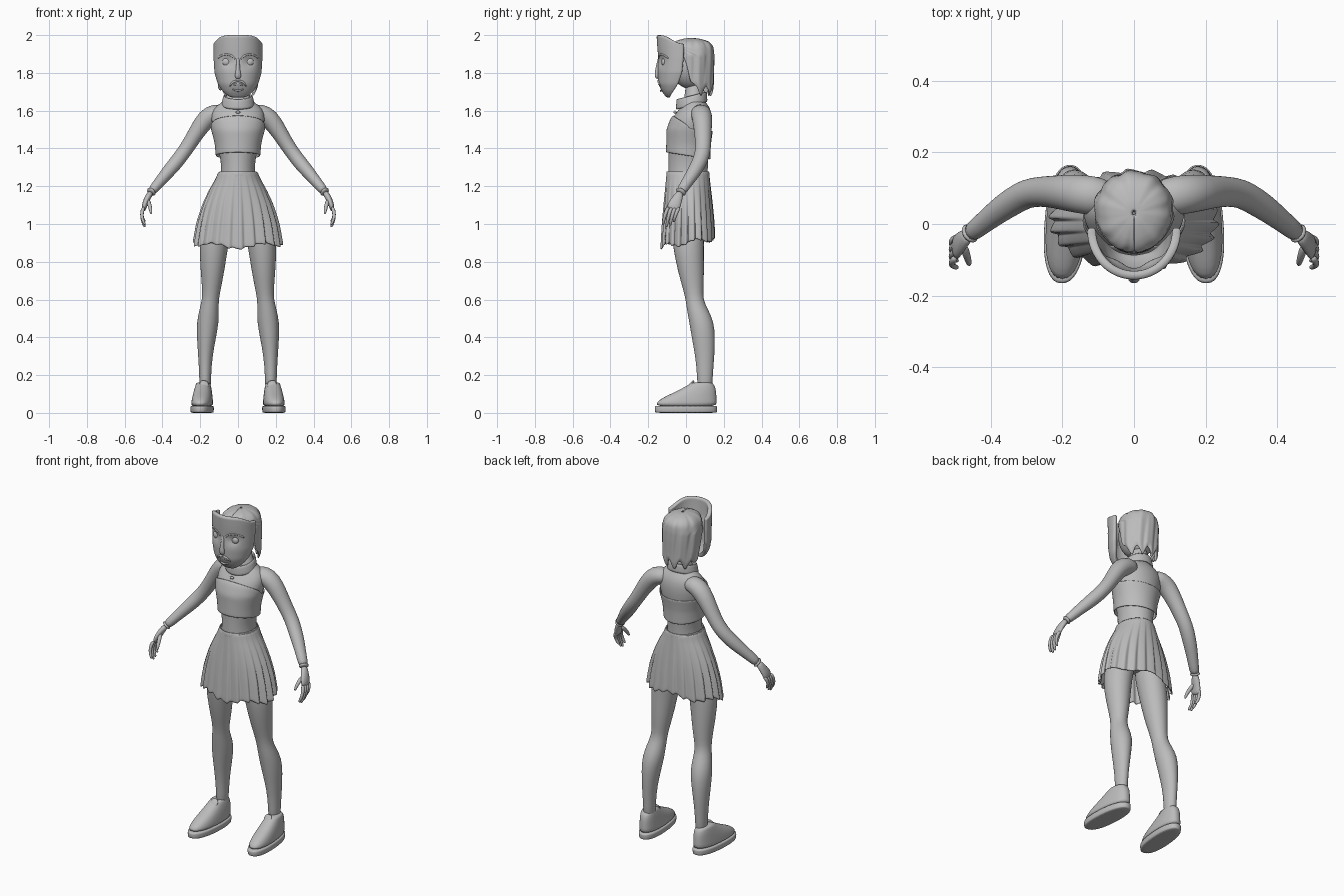
import bpy, bmesh, math
from mathutils import Vector

if "Cube" in bpy.data.objects:
    bpy.data.objects.remove(bpy.data.objects["Cube"])

grey = bpy.data.materials.new("plain grey")
grey.use_nodes = True
colour = (0.5, 0.5, 0.5, 1)
grey.diffuse_color = colour
grey.node_tree.nodes["Principled BSDF"].inputs["Base Color"].default_value = colour
TAU = math.tau


def sample(keys, z):
    """Blend the rows of a table whose first column is a rising height."""
    for a, b in zip(keys, keys[1:]):
        if z <= b[0]:
            break
    t = min(max((z - a[0]) / (b[0] - a[0]), 0), 1)
    return [p + (q - p) * t for p, q in zip(a[1:], b[1:])]


def skin(name, rows, wrap=True, caps=True, thick=0, mirror=False, sub=1, offset=0):
    """Join rows of points into a smooth surface."""
    bm = bmesh.new()
    grid = [[bm.verts.new(p) for p in row] for row in rows]
    n = len(rows[0])
    for a, b in zip(grid, grid[1:]):
        for i in range(n if wrap else n - 1):
            j = (i + 1) % n
            bm.faces.new((a[i], a[j], b[j], b[i]))
    if wrap and caps:
        bm.faces.new(grid[0])
        bm.faces.new(grid[-1])
    bmesh.ops.recalc_face_normals(bm, faces=bm.faces)
    mesh = bpy.data.meshes.new(name)
    bm.to_mesh(mesh)
    bm.free()
    mesh.materials.append(grey)
    for p in mesh.polygons:
        p.use_smooth = True
    ob = bpy.data.objects.new(name, mesh)
    bpy.context.collection.objects.link(ob)
    if mirror:
        ob.modifiers.new("mirror", 'MIRROR').use_mirror_merge = False
    if thick:
        m = ob.modifiers.new("thickness", 'SOLIDIFY')
        m.thickness, m.offset = thick, offset
    if sub:
        m = ob.modifiers.new("smooth", 'SUBSURF')
        m.levels = m.render_levels = sub
    return ob


def tube(name, pts, n=12, **kw):
    """Tube along a path of (x, y, z, width radius, depth radius)."""
    rows, c = [], [Vector(p[:3]) for p in pts]
    for i, p in enumerate(pts):
        t = (c[min(i + 1, len(c) - 1)] - c[max(i - 1, 0)]).normalized()
        u = Vector((0, 1, 0)).cross(t).normalized()
        v = t.cross(u)
        rows.append([c[i] + u * p[3] * math.cos(TAU * k / n) + v * p[-1] * math.sin(TAU * k / n)
                     for k in range(n)])
    return skin(name, rows, **kw)


def loft(name, rings, n=24, power=1, **kw):
    """Level rings of (z, x, y, x radius, y radius)."""
    def bend(s):
        return math.copysign(abs(s) ** power, s)
    rows = [[(x + rx * bend(math.cos(TAU * k / n)), y + ry * bend(math.sin(TAU * k / n)), z)
             for k in range(n)] for z, x, y, rx, ry in rings]
    return skin(name, rows, **kw)


def ball(name, loc, scale):
    bpy.ops.mesh.primitive_uv_sphere_add(segments=32, ring_count=20, radius=1, location=loc)
    ob = bpy.context.object
    ob.name, ob.scale = name, scale
    ob.data.materials.append(grey)
    bpy.ops.object.shade_smooth()
    return ob


# Torso with neck: height, centre y, x radius, y radius
TORSO = [(1.0, .01, .14, .10), (1.12, .01, .13, .105), (1.25, .01, .088, .106), (1.33, .012, .09, .104),
         (1.42, .015, .11, .11), (1.5, .02, .135, .118), (1.56, .032, .145, .108),
         (1.61, .048, .135, .083), (1.642, .045, .09, .062), (1.665, .042, .058, .05),
         (1.78, .045, .045, .045)]
loft("torso", [(z, 0, y, rx, ry) for z, y, rx, ry in TORSO])

# Strapless cropped top with a loose lower hem
rows, n = [], 48
for r in range(11):
    t, row = r / 10, []
    for k in range(n):
        a = TAU * k / n
        front = -math.sin(a)
        low = 1.36 + .018 * front
        high = 1.505 + (.07 * front ** .7 if front > 0 else .012 * front)
        z = low + (high - low) * t
        y, rx, ry = sample(TORSO, z)
        gap = .005 + .014 * (1 - t) ** 2
        row.append(((rx + gap) * math.cos(a), y + (ry + gap * .5) * math.sin(a), z))
    rows.append(row)
skin("cropped_top", rows, caps=False, thick=.006)

# Tilted collar and its clasp
rows = []
for z, rx, ry in ((1.625, .086, .08), (1.65, .079, .077), (1.682, .073, .076)):
    rows.append([(rx * math.cos(TAU * k / 32), .03 + ry * math.sin(TAU * k / 32),
                  z + .25 * ry * math.sin(TAU * k / 32)) for k in range(32)])
skin("collar", rows, caps=False, thick=.01)
ball("collar_clasp", (0, -.058, 1.592), (.012, .008, .008))

# Pleated skirt
SKIRT = [(0, .102, .11), (.08, .112, .112), (.25, .148, .118), (.45, .182, .125),
         (.7, .21, .132), (1, .23, .138)]
rows, pleats, steps = [], 22, 6
for r in range(13):
    t, row = r / 12, []
    rx, ry = sample(SKIRT, t)
    for k in range(pleats * steps):
        a = TAU * k / (pleats * steps)
        fold = (k % steps) / (steps - 1)
        push = 1 + (.1 * fold - .05) * min(t * 1.4, 1)
        z = 1.275 - .37 * t + t * (.02 * math.sin(a) + .012 * math.sin(5 * a) - .012 * fold)
        row.append((rx * push * math.cos(a), .01 + ry * push * math.sin(a), z))
    rows.append(row)
skin("pleated_skirt", rows, caps=False, thick=.006)
loft("waistband", [(1.245, 0, .01, .105, .113), (1.26, 0, .01, .103, .113), (1.28, 0, .01, .097, .111)],
     caps=False, thick=.006)

# Legs
loft("legs", [(1.08, .08, .01, .06, .08), (1.0, .105, .01, .078, .088), (.9, .128, .01, .079, .084),
              (.75, .135, .026, .063, .07), (.66, .14, .038, .05, .055), (.6, .146, .044, .044, .046),
              (.55, .153, .06, .051, .056), (.48, .16, .083, .059, .066), (.4, .167, .092, .051, .062),
              (.3, .173, .1, .038, .051), (.2, .174, .1, .031, .041), (.1, .174, .1, .031, .04)],
     mirror=True)

# Shoes: height, toe y, heel y, half width
def shoe(name, levels, **kw):
    ob = loft(name, [(z, .19, (toe + heel) / 2, w, (heel - toe) / 2) for z, toe, heel, w in levels],
              n=32, power=.85, mirror=True, **kw)
    for v in ob.data.vertices:
        v.co.x -= .07 * v.co.y
    return ob

shoe("shoe_soles", [(0, -.16, .16, .056), (.002, -.164, .164, .059), (.02, -.167, .166, .061),
                    (.036, -.166, .166, .06), (.038, -.16, .162, .057)])
shoe("shoe_uppers", [(.03, -.16, .162, .057), (.055, -.158, .163, .056), (.08, -.125, .162, .053),
                     (.105, -.07, .16, .049), (.13, -.02, .157, .044), (.15, .015, .148, .039),
                     (.163, .035, .135, .035)])
tube("shoe_tongues", [(.182, .01, .13, .026, .01), (.18, .03, .152, .026, .01),
                      (.178, .042, .172, .02, .006)], mirror=True)

# Sleeved arms and cuffs
tube("arms", [(.06, .07, 1.59, .04, .05), (.12, .08, 1.588, .052, .056), (.168, .086, 1.562, .054, .054),
              (.22, .09, 1.485, .043, .046), (.262, .091, 1.415, .039, .042),
              (.3, .086, 1.362, .038, .041), (.338, .064, 1.313, .038, .04),
              (.38, .036, 1.265, .034, .036), (.43, -.005, 1.205, .027, .029),
              (.463, -.03, 1.165, .025, .028)], n=20, mirror=True)
tube("cuffs", [(.452, -.021, 1.178, .028, .031), (.465, -.032, 1.163, .028, .031)], n=20, mirror=True)

# Hands: palm, four curled fingers and thumb
tube("palms", [(.46, -.028, 1.17, .018, .02), (.478, -.044, 1.14, .017, .027),
               (.494, -.06, 1.105, .016, .036), (.5, -.074, 1.07, .012, .036)], mirror=True)
for i, name in enumerate(("index", "middle", "ring", "little")):
    y = -.1 + .019 * i
    drop = (.075, .088, .08, .06)[i]
    tube(name + "_fingers", [(.497, y + .008, 1.09, .01), (.508, y - .004, 1.07, .011),
                             (.51, y - .014, 1.07 - drop * .45, .0095),
                             (.5, y - .02, 1.07 - drop * .8, .0085),
                             (.492, y - .022, 1.07 - drop, .006)], n=8, mirror=True)
tube("thumbs", [(.478, -.055, 1.13, .013), (.468, -.085, 1.1, .012), (.462, -.105, 1.075, .01),
                (.46, -.115, 1.052, .006)], n=8, mirror=True)

# Head
ball("head", (0, .025, 1.845), (.098, .108, .13))

# Bobbed hair: height, x radius, y radius, centre y, half opening angle
HAIR = [(1.70, .09, .088, .05, 75), (1.73, .104, .098, .047, 95), (1.77, .107, .1, .045, 105),
        (1.85, .11, .107, .04, 112), (1.9, .111, .112, .035, 120), (1.94, .1, .113, .03, 180),
        (1.97, .074, .09, .03, 180), (1.985, .035, .045, .03, 180), (1.989, .002, .002, .03, 180)]
rows = []
for r in range(20):
    z = 1.989 - .289 * r / 19
    rx, ry, cy, lim = sample(HAIR, z)
    row = []
    for k in range(73):
        a = math.radians(lim) * (k / 36 - 1)
        lock = abs(math.sin(a * 5 + z * 6)) * .06 + math.sin(a * 17 + z * 9) * .012
        f = .97 + lock
        drop = max(0, 1.8 - z) * .25 * math.sin(a * 9)
        row.append((rx * f * math.sin(a), cy + ry * f * math.cos(a), z + drop))
    rows.append(row)
skin("hair", rows, wrap=False, thick=.012, offset=-1)

# Curved face mask: height, half width, front y, rear edge y
MASK = [(1.665, .03, -.1, -.085), (1.68, .055, -.112, -.08), (1.70, .08, -.127, -.066),
        (1.74, .107, -.146, -.04), (1.8, .125, -.15, -.02), (1.88, .13, -.147, -.012),
        (1.95, .131, -.153, -.01), (2.0, .128, -.156, -.012)]
def mask_y(x, z):
    w, front, rear = sample(MASK, z)
    y = rear + (front - rear) * math.sqrt(max(0, 1 - (x / w) ** 2)) ** .9
    return y + .014 * math.exp(-((abs(x) - .058) / .028) ** 2 - ((z - 1.86) / .025) ** 2)

rows = []
for r in range(25):
    t, row = r / 24, []
    for k in range(41):
        s = math.sin(math.pi * (k / 40 - .5))
        z = 1.665 + t * (.335 - .045 * s ** 6 * t ** 3)
        x = s * sample(MASK, z)[0]
        row.append((x, mask_y(x, z), z))
    rows.append(row)
skin("face_mask", rows, wrap=False, thick=.024, offset=-1)

# Mask features
tube("nose", [(0, -.138, 1.89, .008, .008), (0, -.146, 1.85, .009, .01), (0, -.153, 1.81, .012, .012),
              (0, -.155, 1.783, .019, .013), (0, -.15, 1.768, .012, .007)])
tube("brows", [(x, mask_y(x, z) + .002, z, .006) for x, z in
               ((.012, 1.87), (.03, 1.892), (.06, 1.902), (.09, 1.893), (.108, 1.875))], n=8, mirror=True)
tube("moustache", [(x, mask_y(x, z), z, r) for x, z, r in
                   ((0, 1.757, .006), (.018, 1.757, .007), (.034, 1.746, .006), (.044, 1.727, .003))],
     n=8, mirror=True)
for name, z, bow in (("upper_lip", 1.733, .008), ("lower_lip", 1.715, -.01)):
    tube(name, [(x, mask_y(x, z) + .001, z + bow * (1 - (x / .03) ** 2), .007 - abs(x) * .12)
                for x in (-.03, -.018, -.006, .006, .018, .03)], n=8)
for side, name in ((1, "left_eye"), (-1, "right_eye")):
    ball(name, (side * .06, mask_y(.06, 1.858) + .004, 1.858), (.023, .014, .022))
